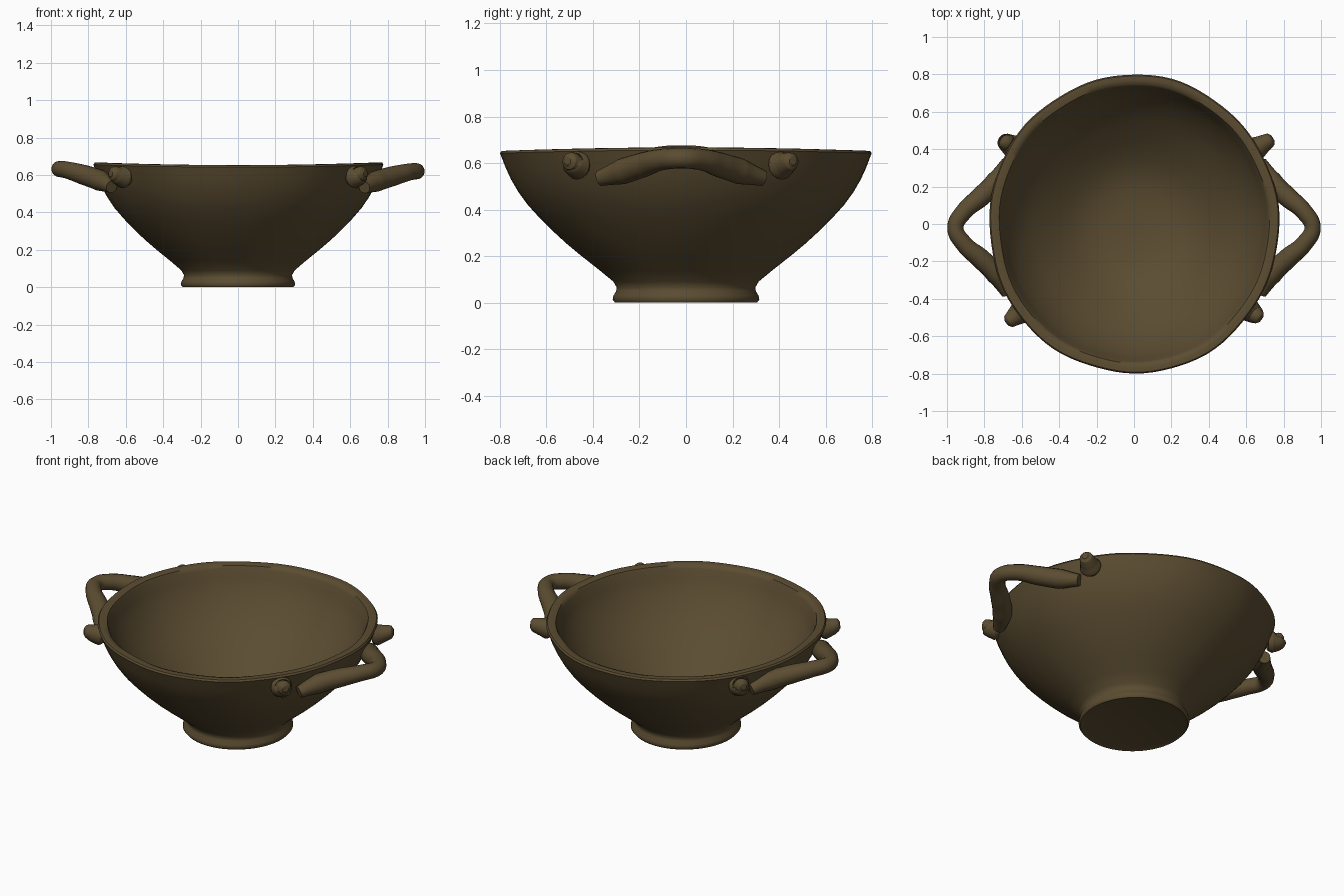
import bpy, bmesh, math

if "Cube" in bpy.data.objects:
    bpy.data.objects.remove(bpy.data.objects["Cube"])

clay = bpy.data.materials.new("brown clay")
clay.diffuse_color = (0.105, 0.073, 0.031, 1)
clay.use_nodes = True
clay.node_tree.nodes["Principled BSDF"].inputs["Base Color"].default_value = clay.diffuse_color


def finish(ob, angle):
    bpy.ops.object.select_all(action='DESELECT')
    ob.select_set(True)
    bpy.context.view_layer.objects.active = ob
    if ob.type == 'CURVE':
        bpy.ops.object.convert(target='MESH')
    ob = bpy.context.view_layer.objects.active
    ob.data.materials.clear()
    ob.data.materials.append(clay)
    bpy.ops.object.shade_smooth_by_angle(angle=math.radians(angle))


def wall_point(r, z, a):
    """Slightly oval, hand-made turning of a profile point."""
    top = max(0, z / 0.65) ** 4
    wob = 1 + top * (0.004 * math.sin(5 * a + 1) + 0.003 * math.sin(11 * a))
    return (r * wob * 0.97 * math.cos(a), r * wob * math.sin(a),
            z + top * 0.014 * math.cos(a) ** 2)


def lathe(name, profile, n=96):
    bm = bmesh.new()
    rings = []
    for r, z in profile:
        rings.append([bm.verts.new(wall_point(r, z, 2 * math.pi * i / n))
                      for i in range(n)])
    for a, b in zip(rings, rings[1:]):
        for i in range(n):
            j = (i + 1) % n
            bm.faces.new((a[i], a[j], b[j], b[i]))
    # close the underside and the inner floor
    bm.faces.new(rings[0][::-1])
    bm.faces.new(rings[-1])
    bmesh.ops.recalc_face_normals(bm, faces=bm.faces)
    me = bpy.data.meshes.new(name)
    bm.to_mesh(me)
    bm.free()
    ob = bpy.data.objects.new(name, me)
    bpy.context.collection.objects.link(ob)
    finish(ob, 50)


def tube(name, points):
    """Round tube through (x, y, z, radius) points."""
    cu = bpy.data.curves.new(name, 'CURVE')
    cu.dimensions = '3D'
    cu.bevel_depth = 1
    cu.bevel_resolution = 6
    cu.use_fill_caps = True
    cu.resolution_u = 8
    sp = cu.splines.new('BEZIER')
    sp.bezier_points.add(len(points) - 1)
    for p, (x, y, z, r) in zip(sp.bezier_points, points):
        p.co = (x, y, z)
        p.radius = r
        p.handle_left_type = p.handle_right_type = 'AUTO'
    ob = bpy.data.objects.new(name, cu)
    bpy.context.collection.objects.link(ob)
    finish(ob, 60)


# Bowl: foot ring, flaring wall, flat rim, hollow interior
lathe("bowl", [
    (0.285, 0.006), (0.305, 0.0), (0.315, 0.012), (0.312, 0.03), (0.300, 0.05),
    (0.298, 0.065), (0.312, 0.09), (0.37, 0.138), (0.455, 0.205), (0.515, 0.255),
    (0.575, 0.31), (0.63, 0.365), (0.68, 0.42), (0.72, 0.475), (0.752, 0.53),
    (0.775, 0.58), (0.79, 0.62), (0.799, 0.642), (0.792, 0.652), (0.77, 0.653),
    (0.745, 0.648), (0.735, 0.63), (0.718, 0.58), (0.695, 0.53), (0.66, 0.475),
    (0.62, 0.42), (0.57, 0.365), (0.51, 0.31), (0.44, 0.25), (0.36, 0.19),
    (0.28, 0.145), (0.20, 0.12), (0.10, 0.107), (0.02, 0.105)])

# Loop handles: thick low roots on the wall, thinner raised loop
half = [(0.675, 0.35, 0.535, 0.034), (0.735, 0.25, 0.565, 0.056),
        (0.82, 0.165, 0.592, 0.054), (0.91, 0.085, 0.615, 0.046)]
for name, s, lift in (("right_handle", 1, 0.0), ("left_handle", -1, 0.012)):
    path = half + [(0.955, 0.0, 0.62, 0.043)]
    path += [(x, -y, z, r) for x, y, z, r in reversed(half)]
    tube(name, [(s * x, y - 0.02, z + lift * (x - 0.6) / 0.35, r)
                for x, y, z, r in path])

# Four small knobs beside the handles
for name, x, y in (("back_right_knob", 0.735, 0.455), ("back_left_knob", -0.705, 0.45),
                   ("front_left_knob", -0.675, -0.525), ("front_right_knob", 0.675, -0.505)):
    d = math.hypot(x, y)
    ux, uy = x / d, y / d
    tube(name, [(ux * t, uy * t, z, r) for t, z, r in (
        (0.752, 0.588, 0.048), (0.775, 0.59, 0.062), (0.81, 0.597, 0.05),
        (d - 0.022, 0.605, 0.042), (d - 0.004, 0.608, 0.036), (d + 0.008, 0.609, 0.018))])
